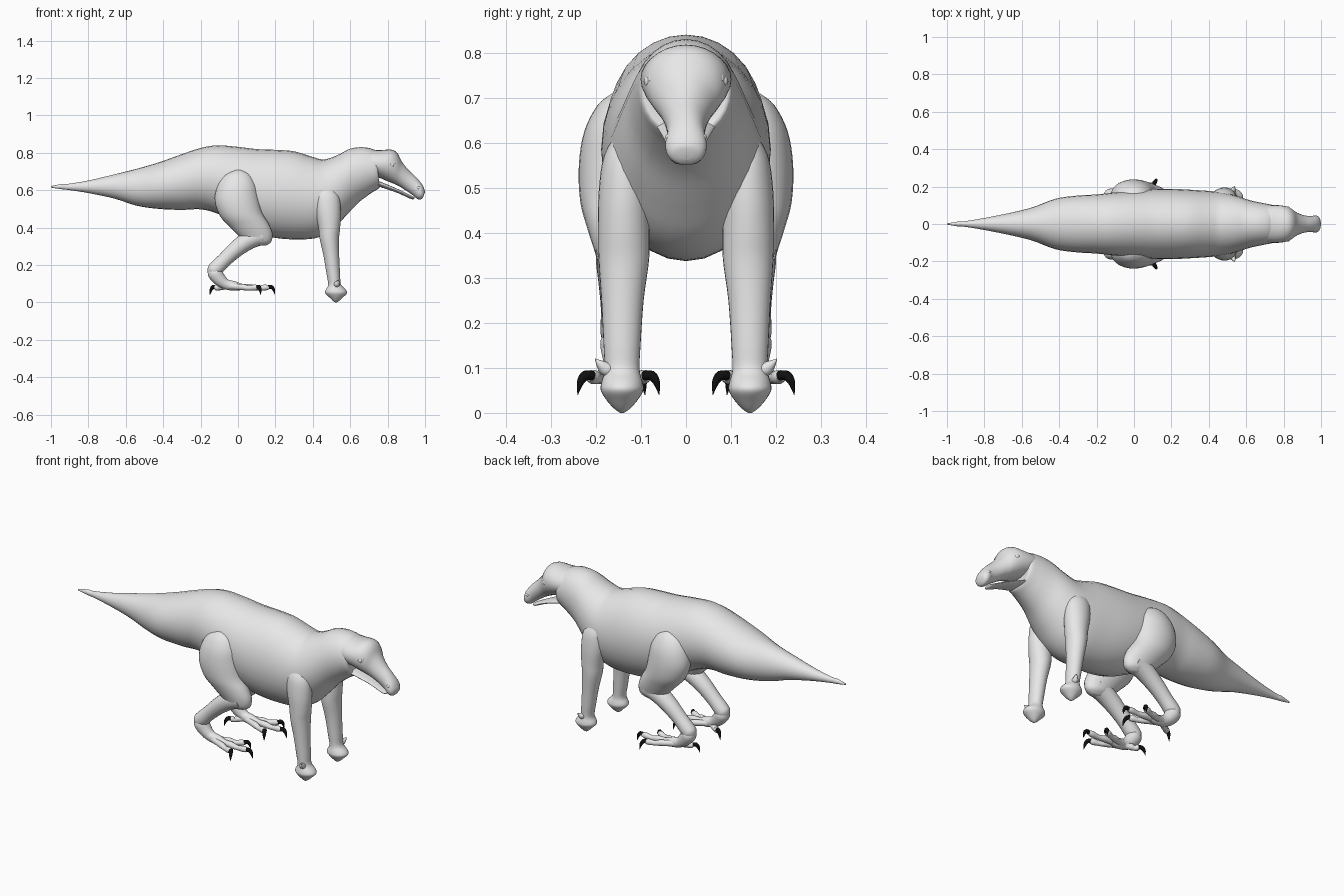
import bpy, bmesh, math
from mathutils import Vector


def material(name, rgb):
    m = bpy.data.materials.new(name)
    m.diffuse_color = (*rgb, 1)
    return m


GREY = material("grey hide", (0.8, 0.8, 0.8))
BLACK = material("black claw", (0.005, 0.005, 0.005))


def smooth_rows(rows, sub=4):
    """Spline through rows of numbers, passing through each one."""
    rows = [Vector(r) for r in rows]
    out = []
    for i in range(len(rows) - 1):
        a, b = rows[i], rows[i + 1]
        p = rows[i - 1] if i else a
        q = rows[i + 2] if i + 2 < len(rows) else b
        for k in range(sub):
            t = k / sub
            out.append(0.5 * (2 * a + (b - p) * t + (2 * p - 5 * a + 4 * b - q) * t * t
                              + (3 * a - p - 3 * b + q) * t ** 3))
    return out + [rows[-1]]


def finish(name, bm, mat, mirror):
    bmesh.ops.recalc_face_normals(bm, faces=bm.faces)
    me = bpy.data.meshes.new(name)
    bm.to_mesh(me)
    bm.free()
    me.materials.append(mat)
    ob = bpy.data.objects.new(name, me)
    bpy.context.collection.objects.link(ob)
    if mirror:
        mod = ob.modifiers.new("mirror", 'MIRROR')
        mod.use_axis = (False, True, False)
    bpy.ops.object.select_all(action='DESELECT')
    ob.select_set(True)
    bpy.context.view_layer.objects.active = ob
    bpy.ops.object.shade_smooth_by_angle(angle=math.radians(50))
    return ob


def skin(name, rings, mat, mirror):
    bm = bmesh.new()
    rs = [[bm.verts.new(c) for c in ring] for ring in rings]
    n = len(rs[0])
    for a, b in zip(rs, rs[1:]):
        for i in range(n):
            bm.faces.new((a[i], a[(i + 1) % n], b[(i + 1) % n], b[i]))
    bm.faces.new(rs[0])
    bm.faces.new(rs[-1])
    return finish(name, bm, mat, mirror)


def loft(name, rows, mirror=False, n=28):
    """Oval sections: x1, z1, x2, z2 (two edge points), y centre, half width."""
    rings = []
    for x1, z1, x2, z2, y, w in smooth_rows(rows):
        ring = []
        for i in range(n):
            a = math.tau * i / n
            t = 0.5 - 0.5 * math.cos(a)
            ring.append((x1 + (x2 - x1) * t, y + max(w, 0.001) * math.sin(a), z1 + (z2 - z1) * t))
        rings.append(ring)
    return skin(name, rings, GREY, mirror)


def tube(name, rows, mat=GREY, n=14):
    """Mirrored round tube along x, y, z, radius."""
    pts = smooth_rows(rows)
    rings = []
    for k, p in enumerate(pts):
        d = (pts[min(k + 1, len(pts) - 1)] - pts[max(k - 1, 0)]).to_3d()
        q = d.to_track_quat('Z', 'Y')
        r = max(p[3], 0.0006)
        rings.append([p.to_3d() + q @ Vector((r * math.cos(math.tau * i / n),
                                              r * math.sin(math.tau * i / n), 0)) for i in range(n)])
    return skin(name, rings, mat, True)


def centred(rows):
    return [(a, b, c, d, 0, w) for a, b, c, d, w in rows]


# Tail, trunk and neck in one skin
loft("body", centred([
    (-1.0, .622, -1.0, .614, .003), (-.94, .634, -.94, .605, .013),
    (-.91, .634, -.91, .602, .014), (-.80, .652, -.80, .585, .032),
    (-.66, .685, -.66, .555, .06), (-.54, .715, -.54, .517, .09),
    (-.42, .75, -.42, .50, .135), (-.30, .793, -.30, .495, .152),
    (-.20, .826, -.20, .498, .158), (-.11, .84, -.11, .475, .168),
    (0, .832, 0, .42, .178), (.10, .82, .10, .37, .187),
    (.20, .816, .20, .345, .188), (.30, .808, .31, .337, .183),
    (.40, .778, .42, .345, .176), (.46, .765, .50, .385, .168),
    (.53, .787, .57, .455, .15), (.60, .822, .64, .53, .127),
    (.67, .83, .71, .583, .112), (.73, .816, .755, .612, .10),
    (.745, .79, .75, .63, .08)]))

# Skull and snout
loft("head", centred([
    (.66, .80, .68, .68, .07), (.70, .815, .70, .672, .095),
    (.76, .814, .75, .668, .101), (.82, .817, .79, .652, .096),
    (.853, .797, .825, .638, .083), (.878, .75, .86, .622, .062),
    (.915, .705, .90, .597, .047), (.955, .667, .935, .573, .042),
    (.985, .63, .96, .553, .046), (.998, .60, .978, .551, .036),
    (.999, .588, .99, .562, .014)]))
loft("lower_jaw", centred([
    (.68, .672, .68, .62, .06), (.72, .66, .715, .63, .07),
    (.78, .638, .775, .612, .058), (.86, .604, .852, .586, .042),
    (.93, .57, .925, .553, .033), (.945, .562, .942, .554, .015)]))


# Eyes with a raised lid ring, and nostril bumps
def ball(name, c, s):
    bm = bmesh.new()
    bmesh.ops.create_uvsphere(bm, u_segments=16, v_segments=10, radius=1)
    for v in bm.verts:
        v.co = Vector([c[i] + v.co[i] * s[i] for i in range(3)])
    finish(name, bm, GREY, True)


ball("eye", (.822, .08, .736), (.014, .014, .014))
tube("eyelid", [(.822 + .017 * math.cos(math.tau * i / 10), .082 - .004 * math.cos(math.tau * i / 10),
                 .737 + .015 * math.sin(math.tau * i / 10), .0045) for i in range(11)], n=8)
ball("nostril", (.965, .038, .612), (.011, .008, .008))

# Hind legs: broad thigh, slanting shin, heel
loft("thigh", [
    (-.02, .708, .02, .71, .145, .02), (-.075, .68, .065, .685, .147, .05),
    (-.112, .62, .098, .63, .15, .076), (-.124, .54, .112, .56, .153, .085),
    (-.095, .46, .13, .48, .155, .08), (-.04, .40, .162, .425, .152, .068),
    (0, .36, .184, .37, .15, .055), (.04, .325, .178, .325, .148, .043),
    (.08, .302, .15, .305, .148, .018)], True)
tube("shin", [(.13, .15, .36, .05), (.06, .15, .335, .05), (-.01, .15, .285, .044),
              (-.07, .15, .23, .039), (-.115, .15, .185, .04), (-.135, .15, .165, .036),
              (-.15, .15, .15, .018)], n=20)
tube("heel", [(-.14, .15, .185, .025), (-.125, .15, .16, .04), (-.10, .15, .125, .036),
              (-.065, .15, .098, .028), (-.02, .15, .088, .026), (.02, .15, .083, .017)], n=18)

# Toes: root, direction and length, each ending in a hooked claw
for label, root, tip in (("outer", (-.05, .155), (.105, .212)),
                         ("middle", (-.04, .15), (.165, .152)),
                         ("inner", (-.05, .145), (.105, .088)),
                         ("back", (-.06, .145), (-.122, .108))):
    r, t = Vector(root), Vector(tip)
    d = (t - r).normalized()
    side = Vector((.5, .86 if label == "outer" else -.86))
    if label in ("outer", "inner"):
        d = side.normalized()
    row = []
    for f, z, rad in ((0, .09, .021), (.3, .084, .016), (.5, .082, .017),
                      (.7, .077, .013), (.9, .08, .016), (1.0, .08, .011)):
        p = r.lerp(t, f)
        row.append((p.x, p.y, z, rad))
    tube(label + "_toe", row)
    hook = []
    for s, z, rad in ((-.006, .082, .011), (.013, .083, .011), (.026, .068, .008), (.033, .04, .0006)):
        p = t + d * s
        hook.append((p.x, p.y, z, rad))
    tube(label + "_claw", hook, BLACK, 10)

# Fore limbs: shoulder to stubby hand
loft("foreleg", [
    (.43, .63, .50, .63, .125, .02), (.41, .58, .54, .57, .133, .048),
    (.412, .50, .55, .48, .137, .057), (.43, .40, .546, .40, .138, .057),
    (.437, .34, .54, .34, .138, .056), (.457, .25, .541, .25, .141, .047),
    (.474, .15, .546, .15, .142, .041), (.482, .095, .55, .098, .142, .039),
    (.468, .065, .575, .07, .142, .046), (.468, .048, .583, .05, .142, .047),
    (.492, .024, .56, .026, .142, .032), (.508, .008, .54, .008, .142, .016),
    (.52, 0, .526, 0, .142, .004)], True)
tube("thumb_spike", [(.525, .16, .09, .014), (.528, .178, .098, .016),
                     (.534, .19, .108, .010), (.538, .202, .12, .0008)], n=10)
